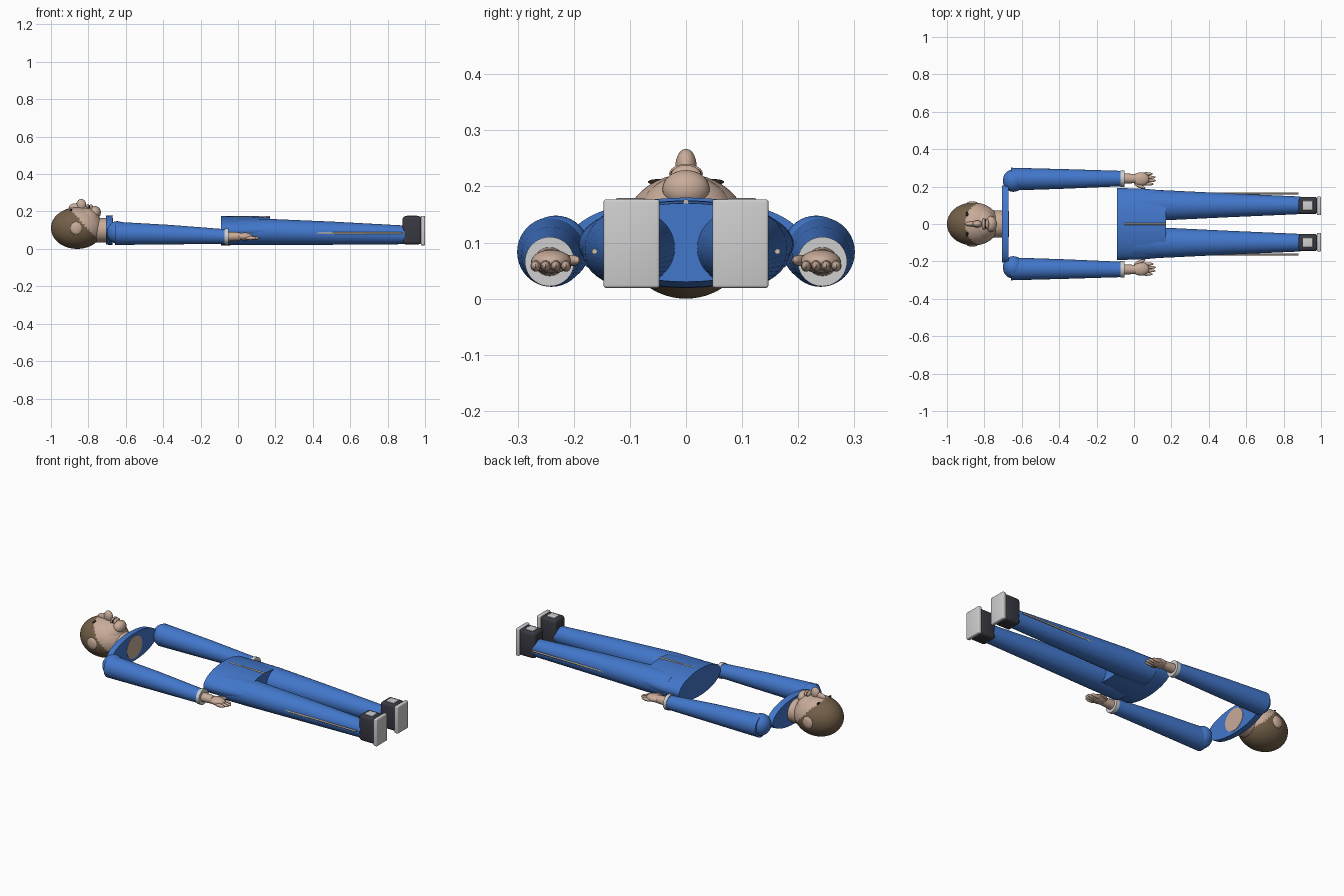
import bpy, bmesh, math
from mathutils import Vector

if "Cube" in bpy.data.objects:
    bpy.data.objects.remove(bpy.data.objects["Cube"])


def material(name, rgb):
    m = bpy.data.materials.new(name)
    m.diffuse_color = (*rgb, 1)
    m.use_nodes = True
    m.node_tree.nodes["Principled BSDF"].inputs["Base Color"].default_value = m.diffuse_color
    return m


BLUE = material("blue cloth", (0.055, 0.185, 0.60))
SKIN = material("skin", (0.58, 0.41, 0.32))
HAIR = material("brown hair", (0.17, 0.115, 0.065))
LIGHT = material("light grey", (0.62, 0.62, 0.63))
DARK = material("dark boot", (0.04, 0.04, 0.055))
PIPING = material("pale piping", (0.60, 0.53, 0.44))
BLACK = material("eye line", (0.02, 0.015, 0.012))


def finish(name, bm, mat, smooth=True):
    bmesh.ops.recalc_face_normals(bm, faces=bm.faces)
    me = bpy.data.meshes.new(name)
    bm.to_mesh(me)
    bm.free()
    ob = bpy.data.objects.new(name, me)
    bpy.context.collection.objects.link(ob)
    me.materials.append(mat)
    if smooth:
        bpy.ops.object.select_all(action='DESELECT')
        ob.select_set(True)
        bpy.context.view_layer.objects.active = ob
        bpy.ops.object.shade_smooth_by_angle(angle=math.radians(40))
    return ob


def loft(name, stations, mat, n=40):
    """Closed tube along x; each station is x, y, z, y radius, z radius."""
    bm = bmesh.new()
    rings = []
    for x, y, z, ry, rz in stations:
        rings.append([bm.verts.new((x, y + ry * math.cos(2 * math.pi * i / n),
                                    z + rz * math.sin(2 * math.pi * i / n)))
                      for i in range(n)])
    for a, b in zip(rings, rings[1:]):
        for i in range(n):
            j = (i + 1) % n
            bm.faces.new((a[i], a[j], b[j], b[i]))
    bm.faces.new(rings[0])
    bm.faces.new(rings[-1])
    return finish(name, bm, mat)


def ball(name, c, r, mat, u=32, v=20):
    bm = bmesh.new()
    bmesh.ops.create_uvsphere(bm, u_segments=u, v_segments=v, radius=1)
    for w in bm.verts:
        w.co = Vector((c[k] + w.co[k] * r[k] for k in range(3)))
    return finish(name, bm, mat)


def box(name, lo, hi, mat, bevel):
    bm = bmesh.new()
    bmesh.ops.create_cube(bm, size=1)
    for w in bm.verts:
        w.co = Vector((lo[k] + (w.co[k] + 0.5) * (hi[k] - lo[k]) for k in range(3)))
    bmesh.ops.bevel(bm, geom=bm.edges[:], offset=bevel, segments=3,
                    profile=0.5, affect='EDGES')
    return finish(name, bm, mat)


# Head: hair covers the back and crown, split from the face by a slanted hairline
head = ball("head", (-0.86, 0, 0.111), (0.14, 0.115, 0.111), SKIN, 64, 48)
head.data.materials.append(HAIR)
for p in head.data.polygons:
    c = p.center
    if c.z - 0.22 + 1.1 * (c.x + 0.905) < 0:
        p.material_index = 1

# Face features
ball("jaw", (-0.812, 0, 0.140), (0.078, 0.088, 0.080), SKIN)
ball("chin", (-0.765, 0, 0.195), (0.032, 0.042, 0.034), SKIN)
ball("nose_bridge", (-0.865, 0, 0.222), (0.04, 0.013, 0.022), SKIN)
ball("nose", (-0.838, 0, 0.235), (0.026, 0.019, 0.032), SKIN)
ball("upper_lip", (-0.803, 0, 0.222), (0.010, 0.030, 0.018), SKIN)
ball("mouth", (-0.795, 0, 0.222), (0.004, 0.028, 0.014), BLACK)
ball("lower_lip", (-0.786, 0, 0.220), (0.011, 0.027, 0.018), SKIN)
loft("neck", [(-0.82, 0, 0.105, 0.070, 0.066), (-0.74, 0, 0.100, 0.072, 0.066),
              (-0.668, 0, 0.100, 0.070, 0.064)], SKIN)

# Shoulder yoke and hips
loft("shoulder_yoke", [(-0.706, 0, 0.100, 0.205, 0.077), (-0.670, 0, 0.100, 0.210, 0.080)],
     BLUE, 64)
loft("hips", [(-0.09, 0, 0.097, 0.192, 0.078), (0.04, 0, 0.097, 0.190, 0.077),
              (0.17, 0, 0.100, 0.178, 0.070)], BLUE, 64)
loft("front_piping", [(-0.05, 0, 0.172, 0.005, 0.005), (0.17, 0, 0.172, 0.005, 0.005)],
     PIPING, 12)

for s, side in ((1, "left"), (-1, "right")):
    # Eyes and ears
    ball(side + "_eye", (-0.892, s * 0.05, 0.208), (0.006, 0.018, 0.005), BLACK)
    ball(side + "_ear", (-0.865, s * 0.108, 0.110), (0.032, 0.013, 0.034), SKIN)

    # Arm with shoulder, sleeve and cuff
    ball(side + "_shoulder", (-0.645, s * 0.232, 0.088), (0.056, 0.060, 0.060), BLUE)
    loft(side + "_sleeve", [(-0.658, s * 0.240, 0.083, 0.061, 0.062),
                            (-0.36, s * 0.241, 0.076, 0.052, 0.052),
                            (-0.065, s * 0.243, 0.066, 0.041, 0.039)], BLUE)
    loft(side + "_cuff", [(-0.072, s * 0.243, 0.066, 0.044, 0.044),
                          (-0.052, s * 0.243, 0.066, 0.044, 0.044)], LIGHT)

    # Hand with wrist, palm, four fingers and a thumb
    loft(side + "_wrist", [(-0.06, s * 0.243, 0.066, 0.028, 0.026),
                           (0.01, s * 0.243, 0.066, 0.024, 0.022)], SKIN, 24)
    ball(side + "_palm", (0.035, s * 0.24, 0.066), (0.046, 0.036, 0.021), SKIN)
    for i, end in enumerate((0.106, 0.118, 0.116, 0.100)):
        y = s * (0.214 + 0.018 * i)
        ball(f"{side}_finger_{i + 1}", ((0.035 + end) / 2, y, 0.058),
             ((end - 0.035) / 2, 0.009, 0.010), SKIN, 16, 12)
    thumb = ball(side + "_thumb", (0, 0, 0), (0.034, 0.010, 0.010), SKIN, 16, 12)
    thumb.location = (0.030, s * 0.204, 0.068)
    thumb.rotation_euler.z = -s * 0.4

    # Trouser leg with side piping
    loft(side + "_leg", [(0.0, s * 0.098, 0.090, 0.088, 0.070),
                         (0.17, s * 0.100, 0.090, 0.080, 0.070),
                         (0.50, s * 0.100, 0.084, 0.064, 0.062),
                         (0.89, s * 0.100, 0.075, 0.047, 0.050)], BLUE)
    loft(side + "_side_piping", [(0.02, s * 0.163, 0.084, 0.005, 0.005),
                                 (0.88, s * 0.163, 0.084, 0.005, 0.005)], PIPING, 12)

    # Boot with sole and instep plate
    y0, y1 = sorted((s * 0.053, s * 0.145))
    box(side + "_boot", (0.88, y0, 0.024), (0.982, y1, 0.175), DARK, 0.016)
    y0, y1 = sorted((s * 0.047, s * 0.147))
    box(side + "_sole", (0.978, y0, 0.019), (1.0, y1, 0.177), LIGHT, 0.005)
    y0, y1 = sorted((s * 0.073, s * 0.125))
    box(side + "_instep_plate", (0.903, y0, 0.171), (0.956, y1, 0.179), LIGHT, 0.002)
